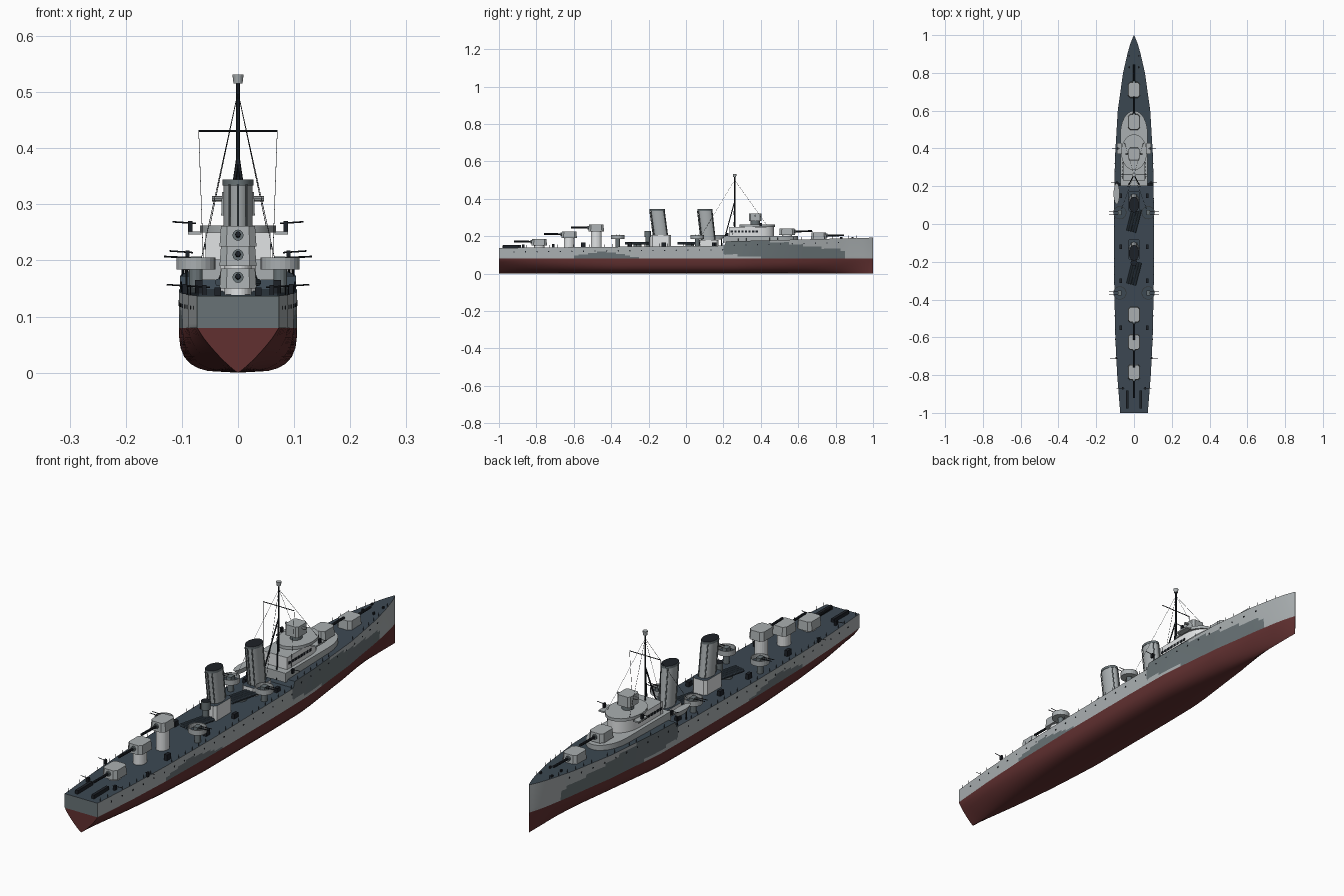
import bpy, bmesh, math
from mathutils import Vector, Matrix

if "Cube" in bpy.data.objects:
    bpy.data.objects.remove(bpy.data.objects["Cube"])


def material(name, r, g, b):
    m = bpy.data.materials.new(name)
    m.use_nodes = True
    m.diffuse_color = (r, g, b, 1)
    node = next(n for n in m.node_tree.nodes if n.type == "BSDF_PRINCIPLED")
    node.inputs["Base Color"].default_value = (r, g, b, 1)
    return m


LIGHT = material("light grey", .40, .43, .44)
MID = material("mid grey", .14, .17, .18)
DECK = material("deck blue grey", .045, .065, .085)
RED = material("hull red", .12, .03, .03)
BLACK = material("black", .012, .015, .02)
PALE = material("pale grey", .75, .77, .78)


def finish(name, bm, mats, smooth=False):
    bmesh.ops.recalc_face_normals(bm, faces=bm.faces)
    me = bpy.data.meshes.new(name)
    bm.to_mesh(me)
    bm.free()
    for m in mats:
        me.materials.append(m)
    ob = bpy.data.objects.new(name, me)
    bpy.context.collection.objects.link(ob)
    if smooth:
        bpy.ops.object.select_all(action="DESELECT")
        ob.select_set(True)
        bpy.context.view_layer.objects.active = ob
        bpy.ops.object.shade_smooth_by_angle(angle=math.radians(35))
    return ob


def prism(name, outline, z0, z1, mat, top=None, taper=1.0, at=(0, 0), shift=0, smooth=False):
    """Extruded outline with an optional tapered, shifted top of another colour."""
    bm = bmesh.new()
    low = [bm.verts.new((at[0] + x, at[1] + y, z0)) for x, y in outline]
    high = [bm.verts.new((at[0] + x * taper, at[1] + y * taper + shift, z1)) for x, y in outline]
    bm.faces.new(low[::-1])
    bm.faces.new(high).material_index = 1
    n = len(low)
    for i in range(n):
        bm.faces.new((low[i], low[(i + 1) % n], high[(i + 1) % n], high[i]))
    return finish(name, bm, [mat, top or mat], smooth)


def oval(rx, ry, n=24):
    return [(rx * math.cos(i * math.tau / n), ry * math.sin(i * math.tau / n)) for i in range(n)]


def chamfered(w, l, c):
    return [(w, -l + c), (w, l - c), (w - c, l), (c - w, l),
            (-w, l - c), (-w, c - l), (c - w, -l), (w - c, -l)]


def box(name, w, l, z0, z1, mat, at, angle=0):
    ca, sa = math.cos(angle), math.sin(angle)
    pts = [(x * ca - y * sa, x * sa + y * ca) for x, y in ((-w, -l), (w, -l), (w, l), (-w, l))]
    return prism(name, pts, z0, z1, mat, at=at)


def rods(name, lines, r, mat, n=6):
    """Straight bars between pairs of points, joined as one part."""
    bm = bmesh.new()
    for a, b in lines:
        a, b = Vector(a), Vector(b)
        d = b - a
        rot = d.to_track_quat("Z", "Y").to_matrix().to_4x4()
        bmesh.ops.create_cone(bm, cap_ends=True, segments=n, radius1=r, radius2=r,
                              depth=d.length, matrix=Matrix.Translation((a + b) / 2) @ rot)
    return finish(name, bm, [mat])


# Hull lines
BEAM = [(-1, .073), (-.8, .089), (-.6, .099), (-.3, .105), (.1, .105), (.35, .101),
        (.6, .086), (.8, .058), (.9, .035), (.96, .018), (1, .001)]


def beam(y):
    for (a, p), (b, q) in zip(BEAM, BEAM[1:]):
        if y <= b:
            return p + (q - p) * (y - a) / (b - a)
    return BEAM[-1][1]


def sheer(y):
    return .137 + .012 * (y + 1) / 1.2 if y < .21 else .172 + .02 * (y - .21) / .79


def half_width(y, z):
    w = beam(y)
    if z >= .08:
        flare = .75 if y > .8 else 1 - .25 * max(0, y - .3) / .5
        t = min(1, (z - .08) / (sheer(y) - .08))
        return w * (flare + (1 - flare) * t)
    full = max(1.15, 3.2 - 2.1 * max(0, abs(y + .05) - .3) / .65)
    return half_width(y, .08) * (1 - (1 - z / .08) ** full) ** (1 / full)


def hull_colour(y, z):
    if z < .08:
        return 0
    if y < -.99:
        return 2
    forward = .2 < y < .85 and z < .19 - .12 * (y - .3) and z > .08 + .1 * (.45 - y)
    aft = -.6 < y < -.2 and z < .118 - abs(y + .45) * .16
    return 2 if forward or aft else 1


bm = bmesh.new()
stations = sorted([-1 + i / 40 for i in range(81)] + [.205, .215, .985])
sections = []
for y in stations:
    zs = [0, .003, .008, .016, .028, .045, .062, .08]
    zs += [.08 + (sheer(y) - .08) * k / 8 for k in range(1, 9)]
    sections.append([[bm.verts.new((s * half_width(y, z), y, z)) for z in zs] for s in (1, -1)])
for a, b in zip(sections, sections[1:]):
    for s in (0, 1):
        for k in range(len(a[s]) - 1):
            f = bm.faces.new((a[s][k], b[s][k], b[s][k + 1], a[s][k + 1]))
            c = f.calc_center_median()
            f.material_index = hull_colour(c.y, c.z)
    bm.faces.new((a[0][-1], b[0][-1], b[1][-1], a[1][-1])).material_index = 3
for end in (sections[0], sections[-1]):
    for k in range(len(end[0]) - 1):
        f = bm.faces.new((end[0][k], end[0][k + 1], end[1][k + 1], end[1][k]))
        c = f.calc_center_median()
        f.material_index = hull_colour(c.y, c.z)
bmesh.ops.remove_doubles(bm, verts=bm.verts, dist=.0001)
finish("hull", bm, [RED, LIGHT, MID, DECK], True)

# Portholes and rail posts along both sides
ports, posts = [], []
for s in (1, -1):
    for i in range(29):
        y = -.92 + i * .062
        z = sheer(y) - .022
        x = s * half_width(y, z)
        ports.append(((x - s * .003, y, z), (x + s * .001, y, z)))
    for i in range(46):
        y = -.98 + i * .042
        x = s * (beam(y) - .003)
        posts.append(((x, y, sheer(y)), (x, y, sheer(y) + .014)))
rods("portholes", ports, .0035, BLACK, 8)
rods("rail_posts", posts, .0009, BLACK, 4)


# Main gun turrets
def turret(name, y, z, face, base):
    prism(name + "_barbette", oval(.024, .028), base, z, PALE, at=(0, y))
    prism(name, chamfered(.033, .042, .012), z, z + .036, LIGHT, taper=.92, at=(0, y))
    rods(name + "_barrel", [((0, y + face * .03, z + .02), (0, y + face * .135, z + .022))], .005, BLACK, 8)
    rods(name + "_mantlet", [((0, y + face * .03, z + .02), (0, y + face * .046, z + .02))], .01, MID, 12)


for name, y, z, face in (("aft_turret", -.785, .15, -1), ("aft_upper_turret", -.625, .19, -1),
                         ("aft_high_turret", -.48, .225, -1), ("bow_turret", .71, .183, 1),
                         ("bow_upper_turret", .54, .205, 1)):
    turret(name, y, z, face, sheer(y) - .005)

# Bridge, with rounded front, platform, wheelhouse windows and director
arc = [(.072 * math.cos(a * math.pi / 12), .12 * math.sin(a * math.pi / 12)) for a in range(13)]
prism("bridge_deck", [(.072, -.28)] + arc + [(-.072, -.28)], .165, .202, LIGHT, at=(0, .48), smooth=True)
inner = [(x * .8, y * .75) for x, y in arc]
prism("wheelhouse", [(.058, -.15)] + inner + [(-.058, -.15)], .2, .25, PALE, LIGHT, at=(0, .38), smooth=True)
prism("bridge_platform", oval(.068, .095), .25, .262, LIGHT, at=(0, .38), smooth=True)
for s in (1, -1):
    for i in range(8):
        box("bridge_window", .002, .006, .22, .23, BLACK, (s * .058, .245 + i * .019))
prism("director_base", oval(.022, .025), .26, .28, MID, at=(0, .37))
prism("director", chamfered(.03, .034, .008), .28, .322, LIGHT, taper=.95, at=(0, .37))
rods("rangefinder", [((-.046, .37, .31), (.046, .37, .31))], .005, LIGHT, 8)


# Funnels, with dark tops and steam pipes
def funnel(name, y, base):
    prism(name + "_casing", chamfered(.032, .055, .01), sheer(y) - .005, base, PALE, DECK, at=(0, y))
    prism(name, oval(.026, .039, 32), base, .342, LIGHT, BLACK, at=(0, y), shift=-.018, smooth=True)
    prism(name + "_rim", oval(.0275, .041, 32), .334, .344, MID, BLACK, at=(0, y - .018), smooth=True)
    pipes = []
    for x, d in ((.015, -.035), (-.015, -.035), (.0, -.041), (.015, .035), (-.015, .035)):
        pipes.append(((x, y + d, base), (x, y + d - .018, .335)))
    rods(name + "_pipes", pipes, .002, MID)


funnel("forward_funnel", .12, .18)
funnel("aft_funnel", -.135, .205)

# Mast, yard, tripod legs and rigging
rods("mast", [((0, .26, .165), (0, .26, .52))], .0035, BLACK, 8)
rods("yard", [((-.07, .26, .431), (.07, .26, .431))], .0018, BLACK)
rods("mast_legs", [((s * .032, .2, .165), (0, .26, .385)) for s in (1, -1)], .003, BLACK)
prism("masthead", oval(.008, .008, 12), .515, .531, LIGHT, taper=1.25, at=(0, .26))
stays = []
for s in (1, -1):
    stays += [((0, .26, .5), (s * .066, .08, .2)), ((0, .26, .5), (s * .05, .43, .262)),
              ((s * .07, .26, .431), (s * .062, .25, .205))]
rods("rigging", stays, .0006, BLACK, 4)

# Torpedo tubes and midship fittings
for y in (.02, -.26):
    prism("torpedo_mount", oval(.022, .022, 16), .14, .155, MID, at=(0, y))
    for off in (-.02, -.007, .007, .02):
        a = -.25
        c = Vector((off * math.cos(a), y + off * math.sin(a), .161))
        d = Vector((-math.sin(a), math.cos(a), 0)) * .062
        rods("torpedo_tube", [(c - d, c + d)], .0068, DECK, 10)
prism("searchlight_stand", oval(.012, .012, 12), .14, .195, MID, at=(0, -.205))
prism("searchlight", oval(.018, .018, 16), .195, .228, MID, BLACK, at=(0, -.205), smooth=True)

# Light gun tubs on pedestals, facing outward
for s in (1, -1):
    for y in (.06, -.365):
        z = .184
        at = (s * .075, y)
        prism("tub_pedestal", oval(.012, .012, 12), .138, z, MID, at=at)
        prism("tub_floor", oval(.034, .034), z, z + .004, LIGHT, DECK, at=at)
        rim = prism("tub_rim", oval(.035, .035), z, z + .021, LIGHT, at=at)
        bm = bmesh.new()
        bm.from_mesh(rim.data)
        bmesh.ops.delete(bm, geom=[f for f in bm.faces if abs(f.normal.z) > .9], context="FACES_ONLY")
        bm.to_mesh(rim.data)
        bm.free()
        wall = rim.modifiers.new("wall", "SOLIDIFY")
        wall.thickness = .003
        rods("tub_gun", [((at[0] - s * .01, y + d, z + .02), (s * .132, y + d, z + .023))
                         for d in (-.008, .008)], .0016, BLACK)
        box("tub_gun_mount", .01, .013, z + .003, z + .023, MID, at)
    # Small pedestal guns along the deck and bridge wings
    for x, y, z in ((.095, -.71, .14), (.085, .4, .252), (.09, .22, .2), (.06, -.87, .138)):
        box("small_gun_mount", .004, .006, z, z + .018, BLACK, (s * x, y))
        rods("small_gun", [((s * (x - .01), y, z + .014), (s * (x + .032), y, z + .017))], .0014, BLACK)
    box("bridge_wing", .012, .03, .246, .252, LIGHT, (s * .077, .4))
    # Depth charge racks and deck lockers
    box("charge_rack", .006, .048, .13, .152, BLACK, (s * .036, -.93))
    for y in (-.55, -.3, -.12, .15):
        box("deck_locker", .007, .012, .135, .165, BLACK, (s * .07, y))
    for y in (.83, .89):
        prism("bollard", oval(.004, .006, 8), .18, .196, BLACK, at=(s * .025, y))

# Ship's boat on the right-hand rail
prism("boat", oval(.016, .055, 20), .205, .183, LIGHT, taper=.55, at=(-.092, .16), smooth=True)
rods("boat_davits", [((-.092, y, .14), (-.092, y, .2)) for y in (.13, .19)], .002, BLACK)
